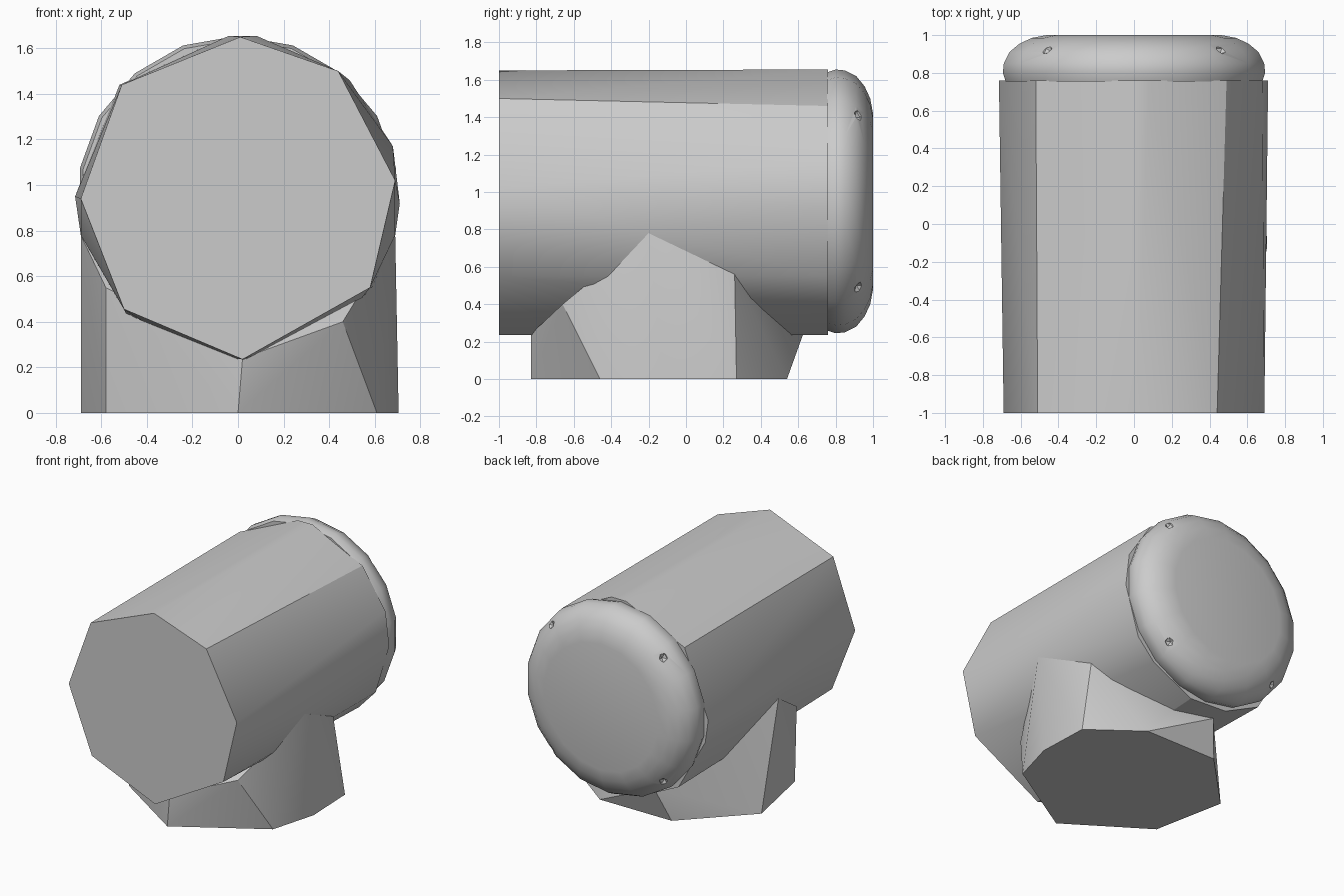
import bpy, bmesh, math
from mathutils import Vector

cube = bpy.data.objects.get("Cube")
if cube:
    bpy.data.objects.remove(cube, do_unlink=True)

# One plain grey for the whole model
grey = bpy.data.materials.new("plain grey")
grey.use_nodes = True
colour = (0.6, 0.6, 0.6, 1)
grey.diffuse_color = colour
grey.node_tree.nodes["Principled BSDF"].inputs["Base Color"].default_value = colour


def make_object(name, bm):
    mesh = bpy.data.meshes.new(name)
    bmesh.ops.recalc_face_normals(bm, faces=bm.faces)
    bm.to_mesh(mesh)
    bm.free()
    obj = bpy.data.objects.new(name, mesh)
    bpy.context.collection.objects.link(obj)
    mesh.materials.append(grey)
    return obj


def smooth(obj, degrees):
    bpy.ops.object.select_all(action='DESELECT')
    obj.select_set(True)
    bpy.context.view_layer.objects.active = obj
    bpy.ops.object.shade_smooth_by_angle(angle=math.radians(degrees))


def hull(name, points):
    """Closed faceted solid stretched around a few section points."""
    bm = bmesh.new()
    for p in points:
        bm.verts.new(p)
    bmesh.ops.convex_hull(bm, input=bm.verts[:])
    loose = [v for v in bm.verts if not v.link_faces]
    bmesh.ops.delete(bm, geom=loose, context='VERTS')
    bmesh.ops.dissolve_limit(bm, angle_limit=0.01, verts=bm.verts[:], edges=bm.edges[:])
    return make_object(name, bm)


# Where the foot meets the widest part of the barrel
shoulders = [(0.69, -0.2, 0.78), (-0.69, -0.1, 0.78)]

# Barrel: uneven octagon at the front, rounder section at the back
front = [(0.01, 1.65), (0.44, 1.5), (0.69, 1.02), (0.58, 0.55),
         (0.02, 0.235), (-0.5, 0.455), (-0.69, 0.94), (-0.51, 1.44)]
back = [(-0.04, 1.655), (0.08, 1.655), (0.49, 1.46), (0.68, 1.17), (0.71, 0.92),
        (0.6, 0.55), (0.46, 0.4), (0.13, 0.235), (-0.18, 0.25),
        (-0.47, 0.39), (-0.69, 0.78), (-0.715, 0.95), (-0.52, 1.44)]
barrel = hull("barrel", [(x, -1, z) for x, z in front]
              + [(x, 0.76, z) for x, z in back] + shoulders)
smooth(barrel, 25)

# Foot: flat eight-sided base rising into the barrel
floor = [(0, -0.83), (0.61, -0.46), (0.705, -0.12), (0.69, 0.27),
         (0.33, 0.54), (-0.26, 0.54), (-0.69, 0.1), (-0.58, -0.45)]
rim = [(0.02, -0.83, 0.24), (0.46, -0.66, 0.4), (0.6, 0.26, 0.56),
       (0.13, 0.56, 0.24), (-0.18, 0.63, 0.25), (-0.58, -0.47, 0.55)]
foot = hull("foot", [(x, y, 0) for x, y in floor] + rim + shoulders)
smooth(foot, 25)

# Rounded end cap, turned about the barrel axis
profile = [(0.69, 0.755), (0.705, 0.8), (0.7, 0.85), (0.67, 0.91),
           (0.615, 0.955), (0.55, 0.985), (0.47, 1.0)]
sides = 18
axis_z = 0.95
bm = bmesh.new()
rings = []
for radius, y in profile:
    rings.append([bm.verts.new((radius * math.sin(a), y, axis_z + radius * math.cos(a)))
                  for a in (2 * math.pi * i / sides for i in range(sides))])
for r1, r2 in zip(rings, rings[1:]):
    for i in range(sides):
        j = (i + 1) % sides
        bm.faces.new((r1[i], r1[j], r2[j], r2[i]))
bm.faces.new(rings[0])
bm.faces.new(rings[-1])
cap = make_object("end_cap", bm)

# Four small notches at the cap's corners
bm = bmesh.new()
for sx in (-1, 1):
    for sz in (-1, 1):
        made = bmesh.ops.create_icosphere(bm, subdivisions=1, radius=0.035)
        bmesh.ops.translate(bm, verts=made["verts"],
                            vec=Vector((sx * 0.465, 0.93, axis_z + sz * 0.465)))
cutter = make_object("notch_cutter", bm)
cutter.hide_render = True
cutter.hide_viewport = True
cut = cap.modifiers.new("notches", 'BOOLEAN')
cut.operation = 'DIFFERENCE'
cut.object = cutter
smooth(cap, 35)
